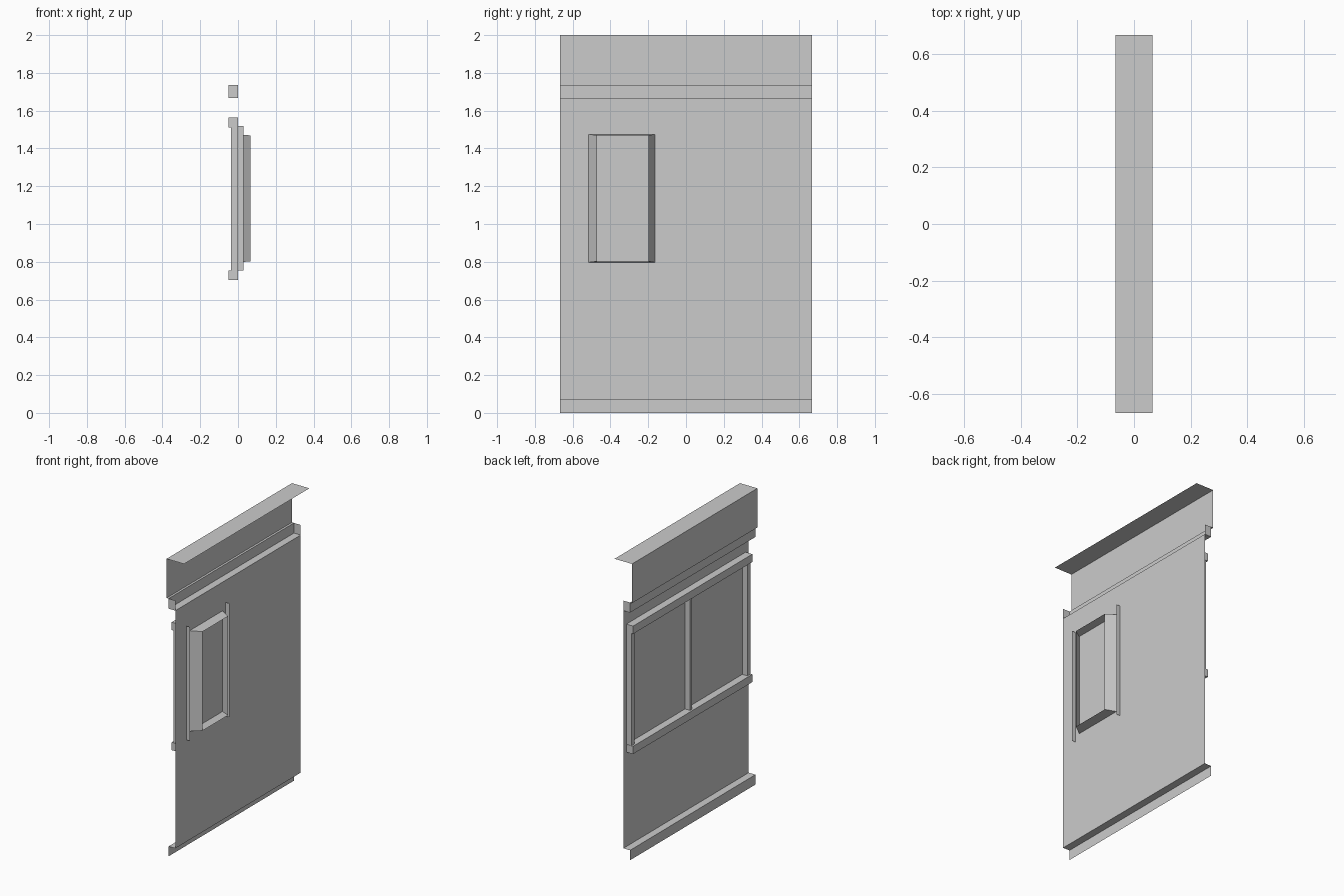
import bpy

if "Cube" in bpy.data.objects:
    bpy.data.objects.remove(bpy.data.objects["Cube"])

HALF = 0.667  # half length of the wall along y


def mesh_object(name, verts, faces):
    mesh = bpy.data.meshes.new(name)
    mesh.from_pydata(verts, [], faces)
    mesh.update()
    obj = bpy.data.objects.new(name, mesh)
    bpy.context.collection.objects.link(obj)
    return obj


def box(name, x, y, z):
    verts = [(a, b, c) for a in x for b in y for c in z]
    faces = [(0, 1, 3, 2), (4, 6, 7, 5), (0, 4, 5, 1),
             (2, 3, 7, 6), (0, 2, 6, 4), (1, 5, 7, 3)]
    return mesh_object(name, verts, faces)


def cross_sheet(name, y, x, z):
    # single face standing across the wall at one y position
    return mesh_object(name, [(x[0], y, z[0]), (x[1], y, z[0]),
                              (x[1], y, z[1]), (x[0], y, z[1])], [(0, 1, 2, 3)])


# wall sheet: skirting, ledge, main panel, recess, fascia and roof strip
profile = [(-0.05, 0), (-0.05, 0.067), (0, 0.067), (0, 1.668), (-0.05, 1.668),
           (-0.05, 1.736), (-0.065, 1.736), (-0.065, 2), (0.065, 2)]
verts = [(x, y, z) for x, z in profile for y in (-HALF, HALF)]
faces = [(2 * i, 2 * i + 1, 2 * i + 3, 2 * i + 2) for i in range(len(profile) - 1)]
mesh_object("wall_panel", verts, faces)

# end caps of the recess under the fascia
for side, y in (("front", -HALF), ("back", HALF)):
    cross_sheet("recess_cap_" + side, y, (-0.05, 0), (1.668, 1.736))

# rails and uprights framing the panel on the left side
for name, z in (("lower_rail", (0.703, 0.755)), ("upper_rail", (1.512, 1.565))):
    box(name, (-0.05, 0), (-0.635, 0.635), z)
for name, y in (("front_upright", (-0.632, -0.6)), ("middle_upright", (-0.01, 0.01)),
                ("back_upright", (0.6, 0.632))):
    box(name, (-0.037, 0), y, (0.755, 1.512))

# thin fins either side of the window
for name, y in (("front_fin", -0.55), ("back_fin", -0.132)):
    cross_sheet(name, y, (0, 0.029), (0.753, 1.52))

# open tapered window surround
rings = [(0, -0.515, -0.165, 0.797, 1.475), (0.065, -0.47, -0.198, 0.802, 1.469)]
verts = [(x, y, z) for x, y0, y1, z0, z1 in rings
         for y, z in ((y0, z0), (y1, z0), (y1, z1), (y0, z1))]
faces = [(i, (i + 1) % 4, (i + 1) % 4 + 4, i + 4) for i in range(4)]
mesh_object("window_surround", verts, faces)
